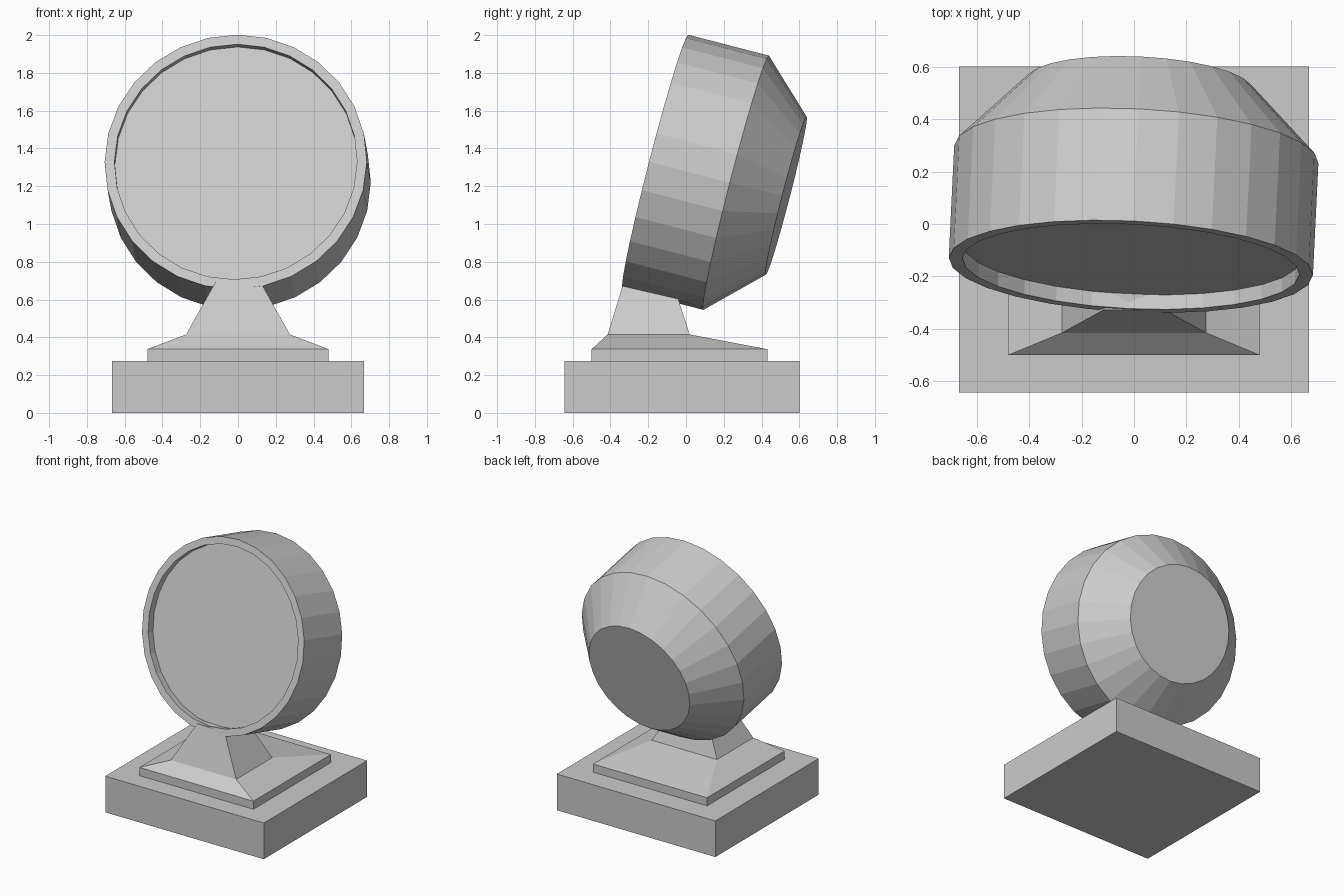
import bpy, bmesh, math
from mathutils import Vector

if "Cube" in bpy.data.objects:
    bpy.data.objects.remove(bpy.data.objects["Cube"])


def make_object(name, rings):
    """Skin a list of equal-length point loops and cap both ends."""
    bm = bmesh.new()
    loops = [[bm.verts.new(p) for p in ring] for ring in rings]
    n = len(loops[0])
    for a, b in zip(loops, loops[1:]):
        for i in range(n):
            j = (i + 1) % n
            bm.faces.new((a[i], a[j], b[j], b[i]))
    bm.faces.new(loops[0][::-1])
    bm.faces.new(loops[-1])
    bmesh.ops.recalc_face_normals(bm, faces=bm.faces)
    mesh = bpy.data.meshes.new(name)
    bm.to_mesh(mesh)
    bm.free()
    obj = bpy.data.objects.new(name, mesh)
    bpy.context.collection.objects.link(obj)
    return obj


def rect(half_x, y0, y1, z):
    return [(-half_x, y0, z), (half_x, y0, z), (half_x, y1, z), (-half_x, y1, z)]


# Square base slab
make_object("base_slab", [rect(0.667, -0.643, 0.60, 0.0),
                          rect(0.667, -0.643, 0.60, 0.275)])

# Stepped plinth tapering into the neck that carries the drum
make_object("plinth_and_neck", [rect(0.48, -0.50, 0.432, 0.27),
                                rect(0.48, -0.50, 0.432, 0.337),
                                rect(0.275, -0.415, 0.02, 0.415),
                                rect(0.115, -0.327, -0.073, 0.70)])

# Tilted drum: recessed front disc, rim, cylinder wall and tapered back
SIDES = 28
axis = Vector((0.047, 0.967, -0.25)).normalized()
side = axis.cross(Vector((0, 0, 1))).normalized()
up = side.cross(axis)
front = Vector((-0.012, -0.162, 1.329))
profile = [(0.643, 0.057), (0.643, 0.0), (0.695, 0.0), (0.695, 0.442), (0.432, 0.716)]


def ring(radius, depth):
    angles = [2 * math.pi * i / SIDES for i in range(SIDES)]
    return [front + axis * depth + radius * (side * math.sin(a) + up * math.cos(a))
            for a in angles]


make_object("tilted_drum", [ring(r, d) for r, d in profile])
